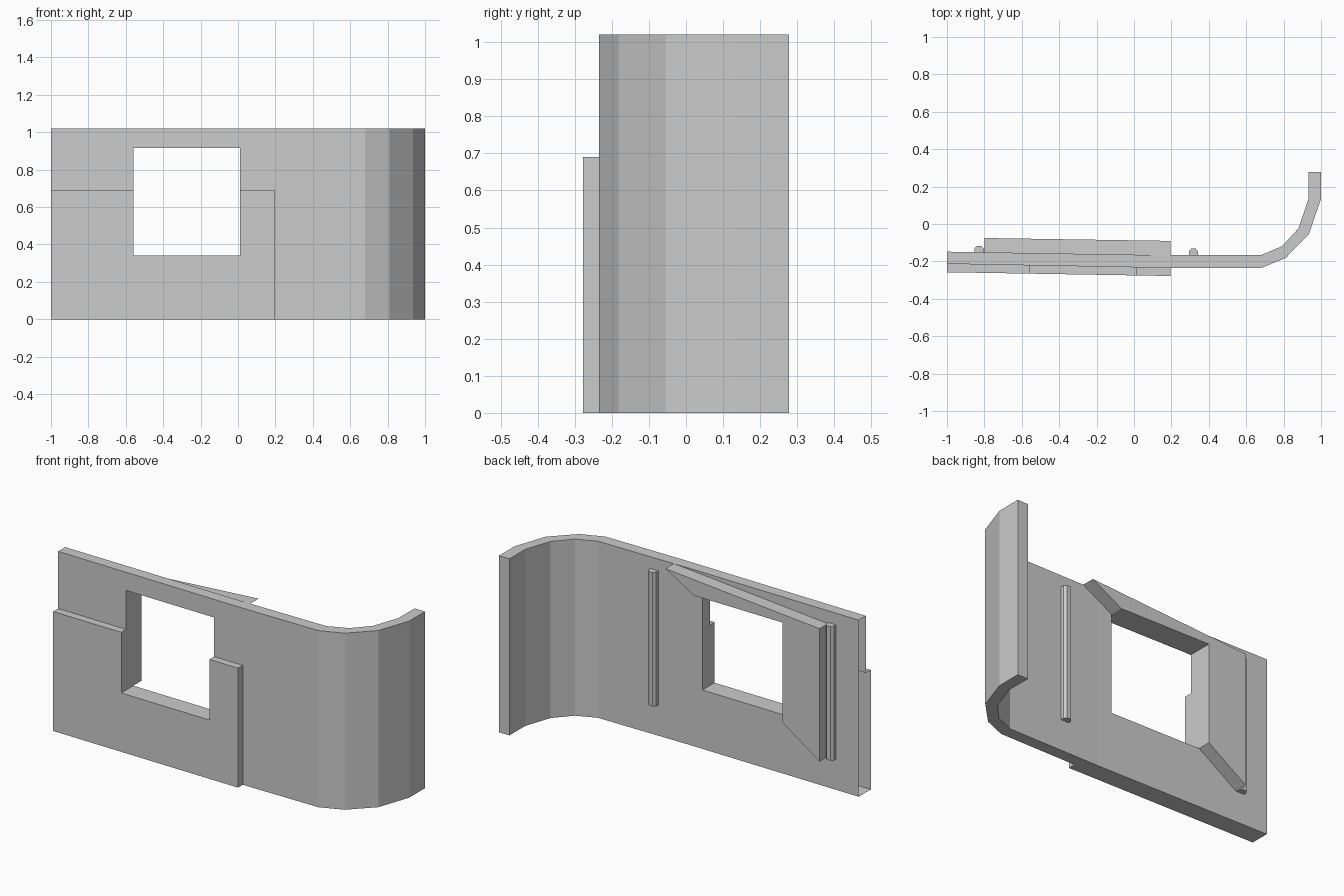
import bpy, bmesh

if "Cube" in bpy.data.objects:
    bpy.data.objects.remove(bpy.data.objects["Cube"])


def prism(name, low, high):
    """Solid between two matching rings of 3D points."""
    bm = bmesh.new()
    a = [bm.verts.new(p) for p in low]
    b = [bm.verts.new(p) for p in high]
    n = len(a)
    bm.faces.new(a)
    bm.faces.new(b)
    for i in range(n):
        j = (i + 1) % n
        bm.faces.new((a[i], a[j], b[j], b[i]))
    bmesh.ops.recalc_face_normals(bm, faces=bm.faces)
    mesh = bpy.data.meshes.new(name)
    bm.to_mesh(mesh)
    bm.free()
    ob = bpy.data.objects.new(name, mesh)
    bpy.context.collection.objects.link(ob)
    return ob


def plan(name, pts, z0, z1):
    """Plan outline (x, y) raised from z0 to z1."""
    return prism(name, [(x, y, z0) for x, y in pts], [(x, y, z1) for x, y in pts])


def combine(ob, other, op):
    mod = ob.modifiers.new(op, 'BOOLEAN')
    mod.operation = op
    mod.solver = 'EXACT'
    mod.object = other
    bpy.context.view_layer.objects.active = ob
    bpy.ops.object.modifier_apply(modifier=mod.name)
    bpy.data.objects.remove(other, do_unlink=True)


def back_y(x):
    """Back surface of the slightly angled wall."""
    return -0.148 - 0.0165 * (min(x, 0.1) + 1)


# Curved wall
wall = plan("curved_wall", [
    (-1, -0.213), (0.195, -0.235), (0.68, -0.235), (0.81, -0.182),
    (0.935, -0.055), (1, 0.135), (1, 0.278), (0.933, 0.278),
    (0.933, 0.135), (0.88, -0.022), (0.793, -0.118), (0.68, -0.166),
    (0.1, -0.166), (-1, -0.148)], 0, 1.02)

# Raised lower panel on the front
panel = plan("front_panel", [(-1, -0.258), (0.195, -0.278), (0.195, -0.2), (-1, -0.18)], 0, 0.69)
combine(wall, panel, 'UNION')

# Window opening
opening = plan("opening_cutter", [(-0.56, -0.5), (0.01, -0.5), (0.01, 0.1), (-0.56, 0.1)], 0.34, 0.915)
combine(wall, opening, 'DIFFERENCE')

# Open left end of the shell
bm = bmesh.new()
bm.from_mesh(wall.data)
ends = [f for f in bm.faces if all(v.co.x < -0.999 for v in f.verts)]
bmesh.ops.delete(bm, geom=ends, context='FACES')
bm.to_mesh(wall.data)
bm.free()

# L-shaped window surround on the back
outline = [(-0.56, 0.34), (-0.8, 0.178), (-0.8, 0.945), (0.195, 1.02), (0.01, 0.915), (-0.56, 0.915)]
prism("window_surround",
      [(x, back_y(x) - 0.004, z) for x, z in outline],
      [(x, -0.075 - 0.0155 * (x + 0.8), z) for x, z in outline])

# Vertical half-round rods
for name, cx in (("left_rod", -0.828), ("right_rod", 0.318)):
    y = back_y(cx)
    section = [(-0.025, -0.004), (-0.025, 0.02), (-0.012, 0.034),
               (0.012, 0.034), (0.025, 0.02), (0.025, -0.004)]
    plan(name, [(cx + dx, y + dy) for dx, dy in section], 0.178, 0.952)
